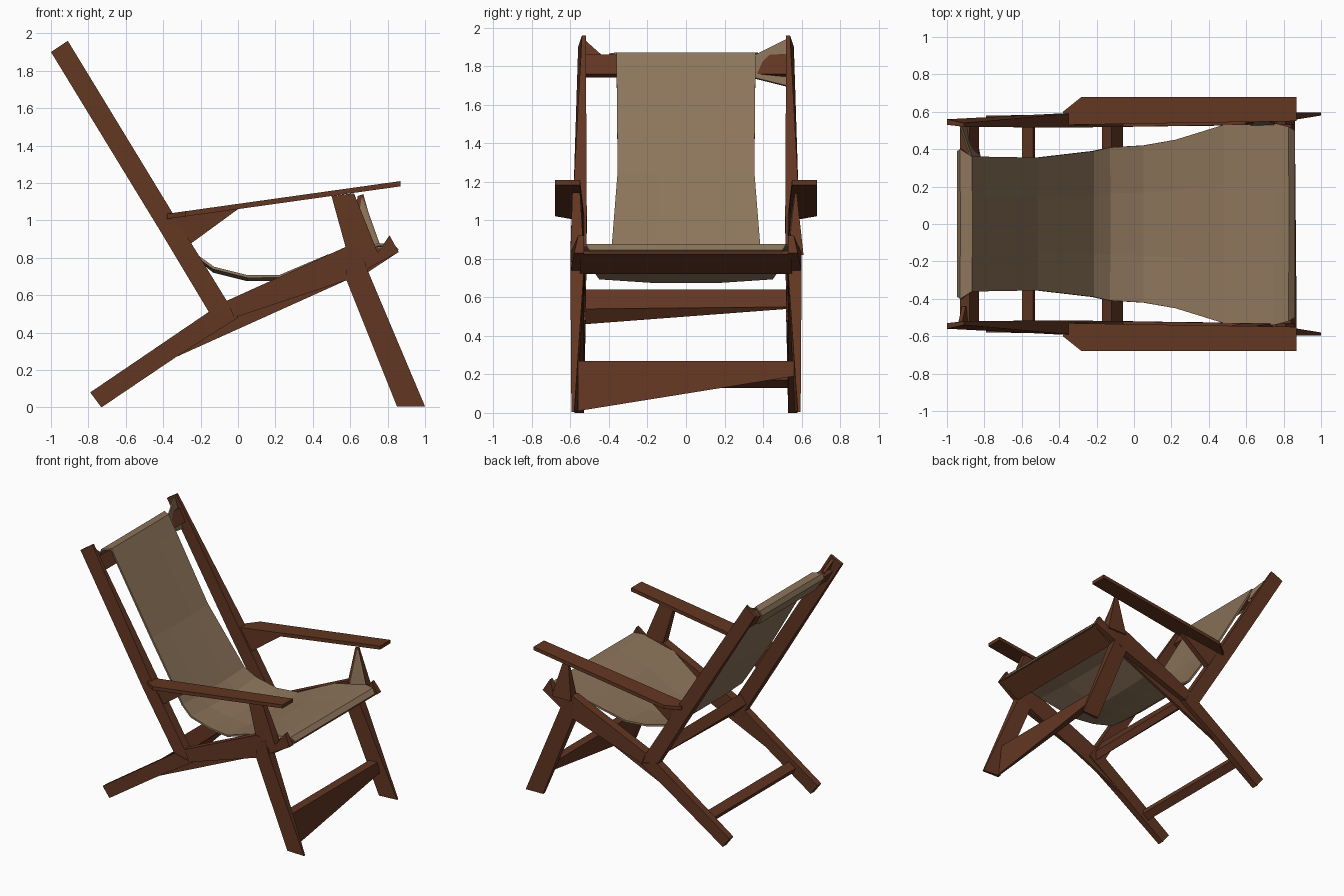
import bpy, bmesh


def material(name, rgb):
    m = bpy.data.materials.new(name)
    m.diffuse_color = (*rgb, 1)
    return m


WOOD = material("dark wood", (0.122, 0.037, 0.016))
CLOTH = material("beige canvas", (0.265, 0.176, 0.104))


def finish(name, bm, mat):
    bmesh.ops.recalc_face_normals(bm, faces=bm.faces)
    me = bpy.data.meshes.new(name)
    bm.to_mesh(me)
    bm.free()
    me.materials.append(mat)
    ob = bpy.data.objects.new(name, me)
    bpy.context.collection.objects.link(ob)
    return ob


def loft(name, ring_a, ring_b, mat=WOOD):
    """Closed solid between two matching rings of (x, y, z) points."""
    bm = bmesh.new()
    a = [bm.verts.new(p) for p in ring_a]
    b = [bm.verts.new(p) for p in ring_b]
    bm.faces.new(a)
    bm.faces.new(b[::-1])
    for i in range(len(a)):
        j = (i + 1) % len(a)
        bm.faces.new((a[i], b[i], b[j], a[j]))
    return finish(name, bm, mat)


def plank(name, pts, side):
    """Side-view outline, each point (x, z, inner y, outer y)."""
    loft(name, [(x, side * i, z) for x, z, i, o in pts],
         [(x, side * o, z) for x, z, i, o in pts])


def crossbar(name, prof_a, prof_b, y=0.53):
    loft(name, [(x, -y, z) for x, z in prof_a], [(x, y, z) for x, z in prof_b])


for side, tag in ((-1, "near"), (1, "far")):
    # reclined back post
    plank(f"back_post_{tag}", [
        (-1.0, 1.90, 0.53, 0.56), (-0.91, 1.96, 0.52, 0.54),
        (-0.35, 1.04, 0.515, 0.59), (-0.06, 0.57, 0.52, 0.59),
        (0.0, 0.48, 0.52, 0.58), (-0.15, 0.50, 0.52, 0.58),
        (-0.42, 0.95, 0.515, 0.59)], side)
    # sloping rear leg
    plank(f"rear_leg_{tag}", [
        (-0.79, 0.08, 0.53, 0.58), (-0.73, 0.0, 0.53, 0.58),
        (-0.33, 0.27, 0.53, 0.585), (0.0, 0.48, 0.52, 0.585),
        (-0.15, 0.515, 0.52, 0.585)], side)
    # seat rail and the thin web under it
    plank(f"seat_rail_{tag}", [
        (-0.02, 0.48, 0.53, 0.59), (0.58, 0.68, 0.53, 0.60),
        (0.69, 0.74, 0.53, 0.60), (0.86, 0.83, 0.53, 0.58),
        (0.81, 0.92, 0.53, 0.56), (0.75, 0.83, 0.53, 0.60),
        (0.58, 0.86, 0.53, 0.60), (-0.06, 0.57, 0.52, 0.59)], side)
    plank(f"rail_web_{tag}", [
        (-0.33, 0.27, 0.53, 0.55), (0.58, 0.68, 0.53, 0.55),
        (0.0, 0.49, 0.53, 0.55)], side)
    # front leg
    plank(f"front_leg_{tag}", [
        (0.85, 0.005, 0.565, 0.59), (1.0, 0.005, 0.58, 0.595),
        (0.69, 0.74, 0.53, 0.60), (0.66, 0.84, 0.53, 0.60),
        (0.58, 0.80, 0.53, 0.60), (0.58, 0.68, 0.53, 0.60)], side)
    # flat armrest with clipped rear corner
    outline = [(-0.38, 0.60), (-0.28, 0.68), (0.87, 0.68), (0.87, 0.55), (-0.36, 0.53)]
    z_top = lambda x: 1.035 + (x + 0.38) * 0.14
    loft(f"armrest_{tag}", [(x, side * y, z_top(x)) for x, y in outline],
         [(x, side * y, z_top(x) - 0.028) for x, y in outline])
    # bracket under the rear of the arm
    plank(f"arm_bracket_{tag}", [
        (-0.35, 1.015, 0.53, 0.59), (-0.26, 0.87, 0.53, 0.58),
        (0.0, 1.06, 0.54, 0.58)], side)

# arm supports: a full post on the near side, a pointed one on the far side
plank("arm_support_near", [
    (0.50, 1.13, 0.55, 0.59), (0.62, 1.145, 0.55, 0.59),
    (0.75, 0.82, 0.53, 0.60), (0.58, 0.84, 0.53, 0.60)], -1)
plank("arm_support_far", [
    (0.64, 1.13, 0.565, 0.575), (0.67, 1.14, 0.565, 0.575),
    (0.76, 0.82, 0.53, 0.61), (0.59, 0.82, 0.53, 0.61)], 1)
# canvas corner turned up against the far support
loft("canvas_corner", [(0.66, 0.56, 1.12), (0.76, 0.525, 0.84), (0.62, 0.525, 0.84)],
     [(0.67, 0.565, 1.12), (0.77, 0.53, 0.84), (0.63, 0.53, 0.84)], CLOTH)

# cross bars
crossbar("front_stretcher", [(0.77, 0.27), (0.84, 0.27), (0.87, 0.01), (0.855, 0.01)],
         [(0.77, 0.27), (0.84, 0.27), (0.86, 0.19), (0.80, 0.19)], 0.56)
crossbar("seat_back_bar", [(-0.17, 0.57), (-0.12, 0.64), (-0.06, 0.54), (-0.06, 0.46)],
         [(-0.17, 0.57), (-0.12, 0.64), (-0.06, 0.55), (-0.12, 0.54)])
rear = [(-0.60, 0.17), (-0.54, 0.21), (-0.53, 0.17), (-0.58, 0.13)]
crossbar("rear_stretcher", rear, rear)
front = [(0.66, 0.75), (0.74, 0.85), (0.84, 0.84), (0.85, 0.825), (0.69, 0.72)]
crossbar("front_seat_rail", front, front, 0.55)
top = [(-0.93, 1.83), (-0.88, 1.86), (-0.83, 1.76), (-0.875, 1.74)]
crossbar("top_back_rail", top, top, 0.52)

# canvas sling: rows of (x, z, half width, sag in the middle)
rows = [(-0.885, 1.74, 0.36, 0), (-0.94, 1.83, 0.39, 0), (-0.925, 1.86, 0.40, 0),
        (-0.868, 1.865, 0.36, 0), (-0.805, 1.75, 0.36, 0), (-0.52, 1.25, 0.355, 0.02),
        (-0.22, 0.81, 0.39, 0.02), (-0.13, 0.745, 0.41, 0.03), (0.05, 0.70, 0.42, 0.03),
        (0.22, 0.70, 0.45, 0.03), (0.48, 0.81, 0.53, 0.02), (0.75, 0.87, 0.54, 0.01),
        (0.825, 0.87, 0.52, 0), (0.855, 0.84, 0.50, 0)]
bm = bmesh.new()
grid = [[bm.verts.new((x, t * w, z - s * (1 - abs(t)))) for t in (-1, -0.4, 0.4, 1)]
        for x, z, w, s in rows]
for r, q in zip(grid, grid[1:]):
    for k in range(3):
        bm.faces.new((r[k], r[k + 1], q[k + 1], q[k]))
sling = finish("canvas_sling", bm, CLOTH)
mod = sling.modifiers.new("thickness", 'SOLIDIFY')
mod.thickness = 0.014
mod.offset = 0

# canvas flare reaching the far post at the top
flare = [(-0.865, 0.36, 1.86), (-0.82, 0.36, 1.74), (-0.85, 0.52, 1.70), (-0.92, 0.52, 1.94)]
loft("canvas_flare", flare, [(x - 0.012, y, z - 0.006) for x, y, z in flare], CLOTH)
# small wooden flare at the near post
near = [(-0.90, -0.44, 1.86), (-0.84, -0.44, 1.76), (-0.85, -0.53, 1.75), (-0.92, -0.53, 1.94)]
loft("rail_flare", near, [(x - 0.02, y, z - 0.01) for x, y, z in near])
